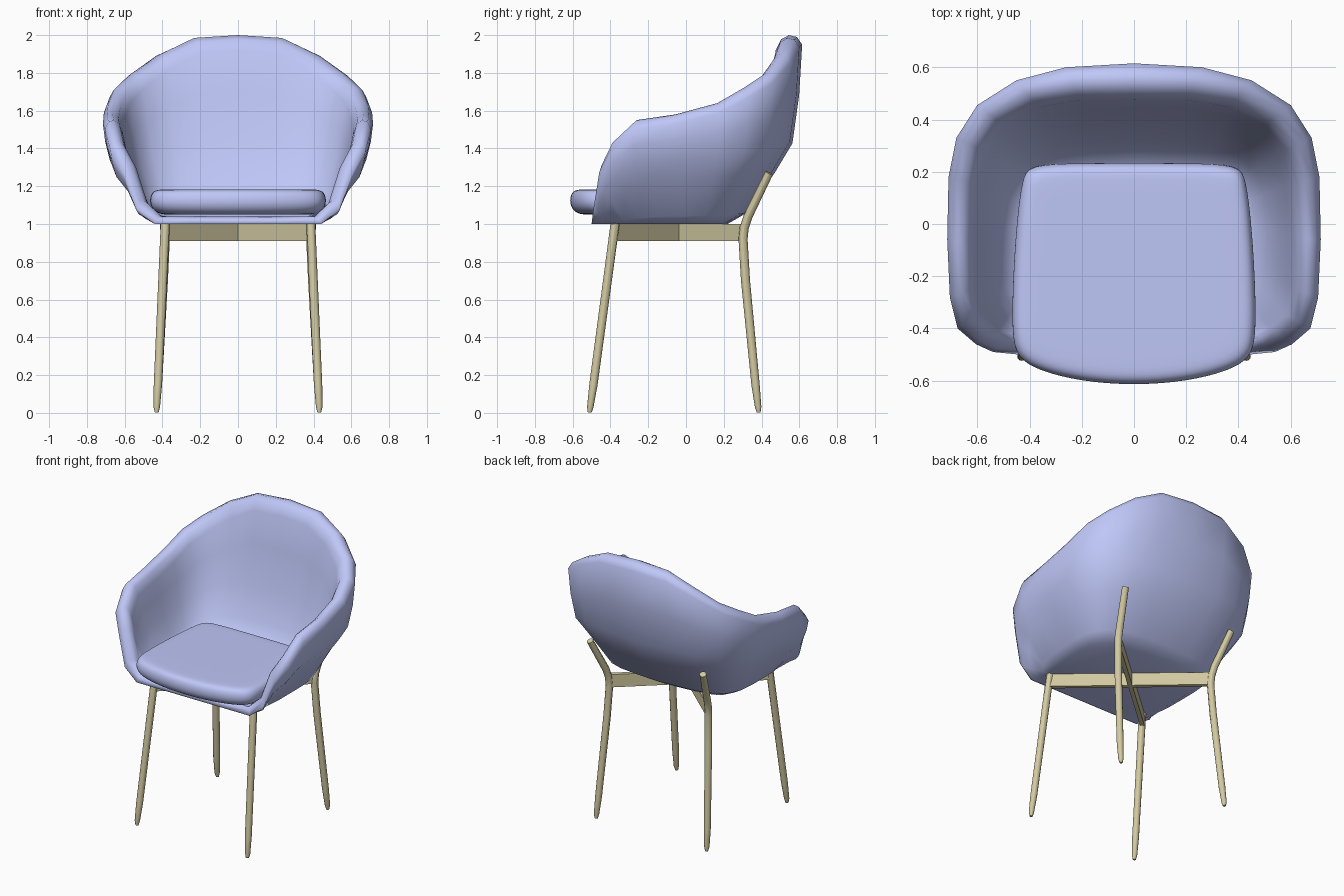
import bpy, bmesh
from math import atan2
from mathutils import Vector

if "Cube" in bpy.data.objects:
    bpy.data.objects.remove(bpy.data.objects["Cube"])


def material(name, rgb):
    m = bpy.data.materials.new(name)
    m.diffuse_color = (*rgb, 1)
    m.use_nodes = True
    m.node_tree.nodes["Principled BSDF"].inputs["Base Color"].default_value = m.diffuse_color
    return m


fabric = material("blue_fabric", (0.52, 0.57, 0.93))
wood = material("pale_wood", (0.65, 0.59, 0.36))


def full_loop(half):
    """Mirror a half loop (front centre to back centre) into a closed one."""
    return half + [Vector((-p.x, p.y, p.z)) for p in half[-2:0:-1]]


def loft(name, halves, mat, levels=0):
    """Skin closed loops one after the other, cap both ends and smooth."""
    bm = bmesh.new()
    rings = [[bm.verts.new(p) for p in full_loop(h)] for h in halves]
    n = len(rings[0])
    for a, b in zip(rings, rings[1:]):
        for i in range(n):
            j = (i + 1) % n
            bm.faces.new((a[i], a[j], b[j], b[i]))
    bm.faces.new(rings[0][::-1])
    bm.faces.new(rings[-1])
    bmesh.ops.recalc_face_normals(bm, faces=bm.faces)
    for f in bm.faces:
        f.smooth = True
    me = bpy.data.meshes.new(name)
    bm.to_mesh(me)
    bm.free()
    ob = bpy.data.objects.new(name, me)
    bpy.context.collection.objects.link(ob)
    me.materials.append(mat)
    if levels:
        sub = ob.modifiers.new("smooth", 'SUBSURF')
        sub.levels = sub.render_levels = levels
    return ob


# Tub shell: outer rim (x, y, z) and the underside outline (x, y), front to back
rows = [
    (0, -.50, 1.00, 0, -.36), (.25, -.50, 1.00, .22, -.36),
    (.44, -.50, 1.00, .39, -.36), (.54, -.49, 1.08, .42, -.34),
    (.605, -.46, 1.27, .43, -.29), (.675, -.40, 1.39, .435, -.20),
    (.705, -.28, 1.50, .44, -.10), (.715, -.06, 1.53, .44, 0),
    (.71, .18, 1.59, .43, .08), (.68, .33, 1.67, .39, .15),
    (.60, .455, 1.745, .34, .18), (.45, .55, 1.85, .26, .20),
    (.26, .60, 1.935, .16, .21), (0, .615, 1.95, 0, .22),
]
# Outside wall stations: share of the way out, share of the way up (side, back)
stations = [(.25, .08, .06), (.64, .47, .29), (.87, .64, .45), (.96, .83, .72)]


def blend(a, b, h, v):
    return Vector((a.x + (b.x - a.x) * h, a.y + (b.y - a.y) * h, a.z + (b.z - a.z) * v))


columns = []
for x, y, z, bx, by in rows:
    out = Vector((x, y, 0)).normalized()
    w = max(0, out.y)
    t = .052 + .018 * w                            # rim is thicker at the back
    o = Vector((x, y, z))
    b = Vector((bx, by, 1.0))
    f = Vector((bx, by, 1.04))
    rise = .05 if z > 1.05 else .04
    top = o - out * t + Vector((0, 0, rise))
    i = o - out * 2 * t
    i.z = max(1.04, z - .03)
    outside = [blend(b, o, h, vs + (vb - vs) * w) for h, vs, vb in stations]
    columns.append([b, *outside, o, o - out * t * .4 + Vector((0, 0, rise * .8)),
                    top, o - out * t * 1.6 + Vector((0, 0, rise * .55)), i,
                    blend(f, i, .87, .75), blend(f, i, .66, .45),
                    blend(f, i, .40, .2), f])
loft("tub_shell", [list(ring) for ring in zip(*columns)], fabric)

# Seat cushion: bowed front, rounded edge
outline = [(0, -.615), (.20, -.60), (.36, -.56), (.445, -.51), (.465, -.42),
           (.46, -.2), (.445, .02), (.425, .17), (.40, .225), (.2, .23), (0, .23)]
layers = [(.75, 1.05), (.88, 1.05), (.97, 1.07), (1.015, 1.11), (1.0, 1.16),
          (.94, 1.183), (.80, 1.183)]
loft("seat_cushion",
     [[Vector((x * s, (y + .19) * s - .19, z)) for x, y in outline] for s, z in layers],
     fabric, 2)


# Legs: round tapered rods
def rod(name, pts):
    cu = bpy.data.curves.new(name, 'CURVE')
    cu.dimensions = '3D'
    cu.bevel_depth = 1
    cu.bevel_resolution = 4
    cu.use_fill_caps = True
    sp = cu.splines.new('POLY')
    sp.points.add(len(pts) - 1)
    for p, (x, y, z, r) in zip(sp.points, pts):
        p.co = (x, y, z, 1)
        p.radius = r
    ob = bpy.data.objects.new(name, cu)
    bpy.context.collection.objects.link(ob)
    cu.materials.append(wood)
    bpy.ops.object.select_all(action='DESELECT')
    ob.select_set(True)
    bpy.context.view_layer.objects.active = ob
    bpy.ops.object.convert(target='MESH')
    bpy.ops.object.shade_smooth_by_angle()


for s, side in ((1, "right"), (-1, "left")):
    rod(f"front_leg_{side}", [
        (s * .43, -.51, .002, .010), (s * .43, -.507, .03, .017),
        (s * .424, -.49, .15, .022), (s * .385, -.375, 1.005, .024)])
    rod(f"back_leg_{side}", [
        (s * .43, .385, .002, .010), (s * .43, .382, .03, .017),
        (s * .424, .368, .15, .022), (s * .395, .315, .70, .024),
        (s * .385, .302, .92, .024), (s * .388, .308, .98, .024),
        (s * .394, .328, 1.04, .024), (s * .44, .44, 1.27, .022)])

    # Diagonal rail from a front leg to the opposite back leg
    a, b = Vector((s * .385, -.375, .955)), Vector((-s * .385, .302, .955))
    d = b - a
    bpy.ops.mesh.primitive_cube_add(size=1, location=(a + b) / 2,
                                    rotation=(0, 0, atan2(d.y, d.x)))
    rail = bpy.context.object
    rail.name = f"cross_rail_{side}"
    rail.scale = (d.length, .028, .09)
    rail.data.materials.append(wood)
